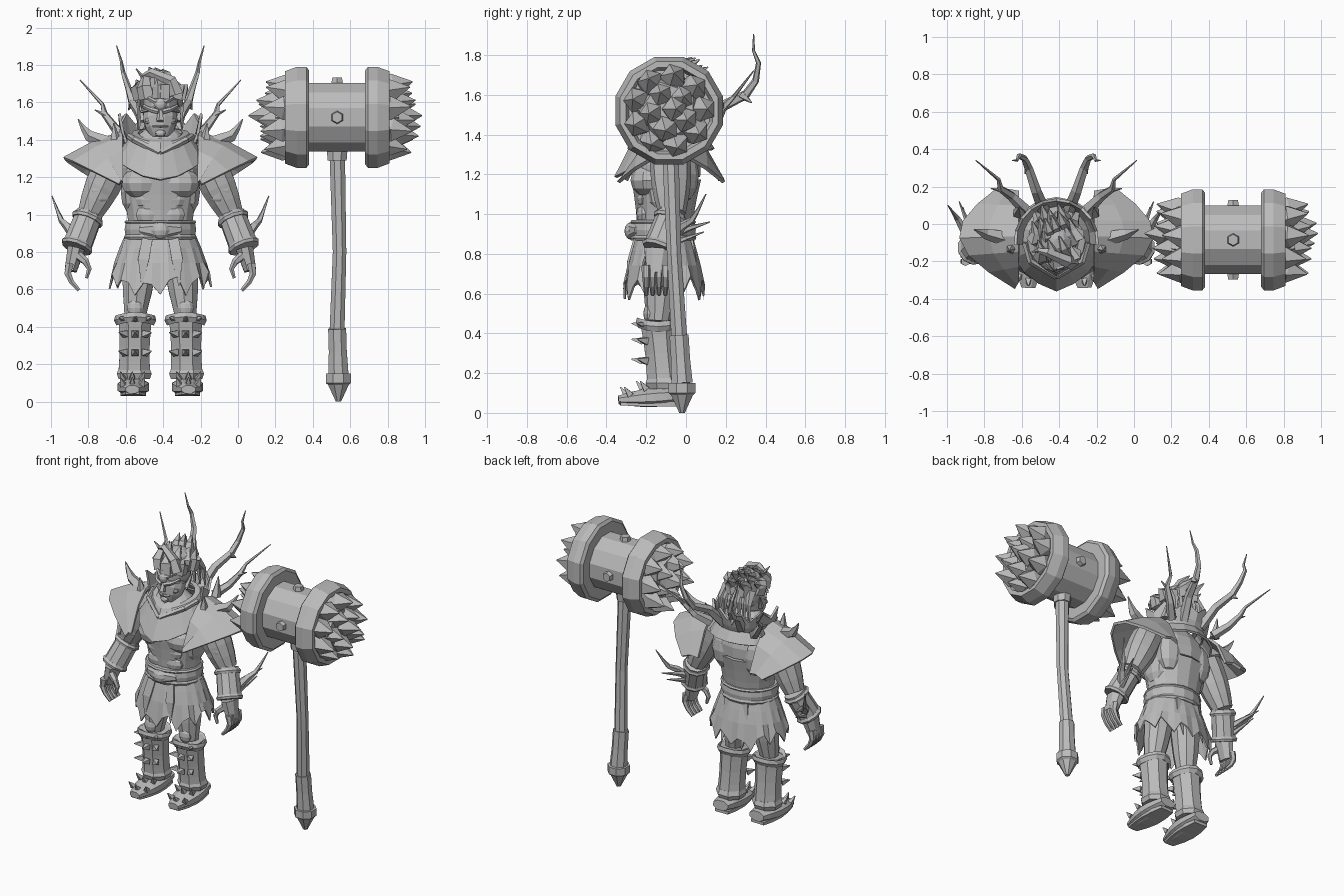
import bpy, bmesh, random
from math import sin, cos, pi, tau
from mathutils import Vector

random.seed(7)
cube = bpy.data.objects.get("Cube")
if cube:
    bpy.data.objects.remove(cube, do_unlink=True)

grey = bpy.data.materials.new("stone_grey")
grey.use_nodes = True
grey.diffuse_color = (.5, .5, .5, 1)
grey.node_tree.nodes["Principled BSDF"].inputs["Base Color"].default_value = grey.diffuse_color

FIGURE = Vector((-.415, 0, 0))
HAMMER = Vector((.53, -.085, 1.52))
SHAFT = Vector((.53, 0, 0))


def finish(name, bm, place, mirror=False, thickness=0):
    bmesh.ops.recalc_face_normals(bm, faces=bm.faces)
    mesh = bpy.data.meshes.new(name)
    bm.to_mesh(mesh)
    bm.free()
    mesh.materials.append(grey)
    part = bpy.data.objects.new(name, mesh)
    part.location = place
    bpy.context.collection.objects.link(part)
    if thickness:
        solid = part.modifiers.new("thickness", 'SOLIDIFY')
        solid.thickness, solid.offset = thickness, 0
    if mirror:
        part.modifiers.new("mirror", 'MIRROR').use_mirror_merge = False


def path(points, wide, tip=.003, swell=0, depth=1, steps=1):
    """Points with radii that run from wide to tip, swelling between."""
    points = [Vector(p) for p in points]
    total = (len(points) - 1) * steps
    result = []
    for i in range(total + 1):
        segment = min(i // steps, len(points) - 2)
        where = points[segment].lerp(points[segment + 1], i / steps - segment)
        t = i / total
        radius = wide + (tip - wide) * t + swell * sin(pi * t)
        result.append((where, radius, radius * depth))
    return result


def sweep(name, paths, sides=6, mirror=False, rigid=False, place=FIGURE):
    """Skin closed tubes along paths; rigid keeps all rings parallel."""
    bm = bmesh.new()
    for route in paths:
        whole = (route[-1][0] - route[0][0]).normalized()
        guide = Vector((0, 1, 0)) if abs(whole.x) > .75 else Vector((1, 0, 0))
        previous = None
        for i, (centre, radius, depth) in enumerate(route):
            before, after = route[max(i - 1, 0)][0], route[min(i + 1, len(route) - 1)][0]
            along = whole if rigid else (after - before).normalized()
            across = (guide - along * guide.dot(along)).normalized()
            other = along.cross(across)
            angles = [tau * (k + .5) / sides for k in range(sides)]
            ring = [bm.verts.new(centre + across * cos(a) * radius + other * sin(a) * depth) for a in angles]
            if previous:
                for k in range(sides):
                    bm.faces.new((previous[k - 1], previous[k], ring[k], ring[k - 1]))
            else:
                bm.faces.new(ring)
            previous = ring
        bm.faces.new(previous)
    finish(name, bm, place, mirror)


def shell(name, rows, thickness, closed=False, mirror=False):
    bm = bmesh.new()
    grid = [[bm.verts.new(p) for p in row] for row in rows]
    for lower, upper in zip(grid, grid[1:]):
        for k in range(0 if closed else 1, len(lower)):
            bm.faces.new((lower[k - 1], lower[k], upper[k], upper[k - 1]))
    finish(name, bm, FIGURE, mirror, thickness)


def ball(name, centre, size, mirror=False, segments=10):
    bm = bmesh.new()
    bmesh.ops.create_uvsphere(bm, u_segments=segments, v_segments=segments // 2 + 1, radius=1)
    for vert in bm.verts:
        vert.co = Vector(c + v * s for c, v, s in zip(centre, vert.co, size))
    finish(name, bm, FIGURE, mirror)


# Torso and muscles
waist, chest, throat = (0, -.11, .86), (0, -.1, 1.18), (0, -.11, 1.47)
sweep("belly", [path([waist, chest], .165, .22, swell=-.008, depth=.8, steps=4)], 14, rigid=True)
sweep("ribcage", [path([chest, throat], .22, .07, swell=.06, depth=.78, steps=4)], 14, rigid=True)
ball("chest_muscle", (.1, -.19, 1.17), (.115, .09, .085), True)
ball("back_muscle", (.11, -.01, 1.2), (.1, .075, .14), True)
ball("side_muscle", (.15, -.1, 1.12), (.065, .1, .12), True)
for label, height in (("upper", 1.08), ("lower", 1)):
    ball(label + "_belly_muscle", (.06, -.21, height), (.075, .04, .055), True)

# Neck armour, drawn down to a point at the front, and jagged rear collar
rows = []
for level in range(5):
    radius, height = .12 + .03 * level, 1.43 - .045 * max(level - 1, 0)
    row = []
    for k in range(16):
        a = tau * k / 16
        front = max(cos(a), 0) ** 3
        reach = radius * (.95 + .15 * front ** 4)
        row.append((radius * sin(a), -.09 - reach * cos(a), height - .03 * cos(a) - .02 * level * front))
    rows.append(row)
shell("neck_armour", rows, .015, closed=True)
sweep("collar_trim", [path([(.17, -.1, 1.42), (.14, -.2, 1.4), (0, -.28, 1.33)], .016, .018)], 5, True)
rows = []
for level in range(3):
    radius = .18 + .02 * level
    row = []
    for k in range(-5, 6):
        peak = .06 * (k % 2) * (level == 2)
        row.append((radius * sin(k / 3), radius * cos(k / 3) - .09, 1.38 + .05 * level + peak))
    rows.append(row)
shell("rear_collar", rows, .015)

# Shoulder plates and thorns
inner, outer = [], []
for k in range(7):
    t = k / 6
    arch = max(sin(pi * t), 0)
    inner.append(Vector((.2, .47 * t - .3, 1.17 + .27 * arch ** .7)))
    outer.append(Vector((.22 + .09 * t + .25 * arch, .53 * t - .34, 1.16 + .14 * arch)))
middle = [(a + b) / 2 + Vector((0, 0, .015)) for a, b in zip(inner, outer)]
shell("shoulder_plate", [inner, middle, outer], .018, mirror=True)
sweep("shoulder_thorns", [
    path([(.26, -.08, 1.37), (.38, -.05, 1.42), (.41, -.04, 1.46), (.44, -.03, 1.51)], .045),
    path([(.24, -.13, 1.38), (.25, -.14, 1.49)], .035),
    path([(.2, .06, 1.4), (.2, .09, 1.53)], .035)], 5, True)

# Long branching horns
sweep("back_horns", [
    path([(.07, .08, 1.42), (.11, .18, 1.54), (.15, .3, 1.6), (.17, .35, 1.67), (.2, .365, 1.76),
          (.21, .34, 1.82), (.235, .34, 1.905)], .034),
    path([(.15, .28, 1.6), (.17, .33, 1.56)], .025),
    path([(.17, .08, 1.4), (.24, .15, 1.46), (.3, .19, 1.54), (.31, .24, 1.59), (.43, .34, 1.72)], .034),
    path([(.29, .18, 1.53), (.35, .19, 1.56)], .014)], 5, True)

# Head and face
sweep("jaw", [path([(0, -.18, 1.41), (0, -.13, 1.55)], .045, .092, swell=.02, steps=3)], 12, rigid=True)
ball("skull", (0, -.11, 1.59), (.095, .12, .11), segments=12)
sweep("nose", [path([(0, -.23, 1.56), (0, -.25, 1.5)], .012, .022)], 5)
sweep("brow", [path([(.01, -.24, 1.55), (.05, -.23, 1.56), (.09, -.18, 1.58)], .015, .01)], 5, True)
sweep("lips", [path([(-.04, -.22, 1.47), (0, -.24, 1.47), (.04, -.22, 1.47)], .008, .008)], 5)
ball("cheek", (.05, -.19, 1.5), (.035, .025, .02), True)
ball("chin", (0, -.22, 1.435), (.03, .02, .02))
sweep("ear", [path([(.09, -.11, 1.5), (.11, -.07, 1.59)], .02)], 5, True)
ball("forehead_gem", (0, -.235, 1.59), (.034, .025, .034))
sweep("circlet", [path([(.02, -.24, 1.6), (.06, -.21, 1.62), (.1, -.13, 1.63)], .013, .01),
                  path([(.02, -.24, 1.58), (.06, -.21, 1.56), (.1, -.14, 1.55)], .01, .008)], 5, True)

# Swept hair: crown locks, nape locks and a curled quiff
ball("scalp", (0, -.08, 1.65), (.1, .12, .1), segments=12)
locks = []
for i in range(24):
    angle, spread = i * 2.4, 1 - .3 * (i % 3)
    x, y = .1 * spread * sin(angle), -.09 - .12 * spread * cos(angle)
    top = random.uniform(1.7, 1.79)
    locks.append(path([(x, y, 1.62), (x * 1.2, y, 1.68), (x - .01, y + .03, top - .03),
                       (x - .03, y + .09, top)], .045, swell=.012))
for k in range(-3, 4):
    x = k * .03
    locks.append(path([(x, 0, 1.65), (x * 1.2, .05, 1.58), (x * 1.3, .06, random.uniform(1.42, 1.48))], .035))
locks.append(path([(.08, -.2, 1.64), (.06, -.2, 1.71), (-.05, -.15, 1.76), (-.1, -.14, 1.74),
                   (-.13, -.15, 1.78)], .045))
sweep("hair_locks", locks, 5)

# Arms, cuffs and hands
shoulder, elbow, wrist = Vector((.24, -.08, 1.3)), Vector((.38, -.07, 1)), Vector((.45, -.14, .82))
sweep("upper_arm", [path([shoulder, elbow], .1, .068, swell=.015, steps=4)], 10, True)
ball("arm_muscle", (.32, -.1, 1.13), (.075, .07, .1), True)
sweep("cuff", [path([elbow, wrist], .075, .08)], 10, True)
bands = []
for t in (.05, .85):
    bands.append(path([elbow.lerp(wrist, t), elbow.lerp(wrist, t + .15)], .08, .083, swell=.008, steps=2))
sweep("cuff_bands", bands, 10, True)
sweep("cuff_thorns", [
    path([(.45, -.08, .87), (.5, -.02, .94), (.53, .03, .97), (.55, .06, 1.02), (.58, .1, 1.1)], .03),
    path([(.45, -.06, .9), (.48, .02, .93), (.52, .12, .96)], .025),
    path([(.46, -.08, .85), (.5, .09, .91)], .02)], 5, True)
sweep("palm", [path([wrist, (.48, -.15, .7)], .05, .035, depth=1.5, steps=2)], 8, True)
digits = []
for k in range(4):
    y = -.2 + .032 * k
    digits.append(path([(.485, y, .74), (.495, y, .685), (.475, y, .64), (.435, y, .595)], .025, .011))
digits.append(path([(.45, -.18, .79), (.4, -.2, .75), (.38, -.2, .71), (.395, -.2, .66)], .026, .009))
sweep("fingers", digits, 6, True)

# Belt and buckle
middle = Vector((0, -.115, .92))
up = Vector((0, 0, 1))
belt = []
for offset, half, radius in ((0, .05, .187), (-.04, .014, .19), (.04, .01, .188)):
    centre = middle + up * offset
    belt.append(path([centre - up * half, centre + up * half], radius, radius, swell=.008, depth=.86, steps=2))
sweep("belt", belt, 16, rigid=True)
ball("buckle", (0, -.275, .915), (.052, .035, .045))
sweep("buckle_wing", [path([(.02, -.275, .915), (.11, -.25, .92)], .024, .01, depth=2)], 6, True)

# Ragged skirt
rows = []
for level in range(4):
    row = []
    for k in range(36):
        a = tau * k / 36
        flare = (.18 + .028 * level) * (1 + .03 * (k % 2) * (level > 0))
        tear = (random.uniform(0, .05) + .07 * (k % 3 == 0) - .04 * abs(sin(a))) * (level == 3)
        row.append((flare * sin(a), -.11 - .75 * flare * cos(a), .9 - .08 * level - tear))
    rows.append(row)
shell("skirt", rows, .01, closed=True)
sweep("skirt_tails", [path([(.07, -.26, .87), (.09, -.29, .76), (.1, -.3, .62)], .04, swell=.02, depth=.2),
                      path([(.06, .03, .87), (.07, .05, .74), (.08, .09, .57)], .04, swell=.02, depth=.2)], 4, True)

# Legs and tall boots
knee, ankle = Vector((.135, -.14, .46)), Vector((.14, -.11, .14))
sweep("thigh", [path([(.1, -.11, .85), knee], .1, .06, swell=.01, steps=3)], 10, True)
ball("knee_cap", (.135, -.185, .5), (.045, .03, .05), True)
sweep("boot_shaft", [path([ankle, knee], .092, .098, swell=-.008, steps=4)], 8, True)
sweep("ankle_trim", [path([ankle - up * .02, ankle + up * .04], .09, .088, swell=.012, steps=2)], 8, True, True)
rows = []
for radius, height in ((.095, .41), (.108, .435), (.104, .455), (.08, .44)):
    angles = [tau * k / 12 for k in range(12)]
    rows.append([(knee.x + radius * sin(a), knee.y - radius * cos(a), height + .02 * cos(a) ** 2) for a in angles])
shell("boot_top_trim", rows, .01, closed=True, mirror=True)
sweep("foot", [path([(.14, .01, .09), (.15, -.34, .065)], .06, .04, swell=.04, depth=.58, steps=6)], 8, True, True)
sweep("sole", [path([(.14, 0, .045), (.15, -.33, .045)], .07, .05, swell=.035, depth=.2, steps=4)], 4, True, True)

# Boot spikes
studs = []
for height in (.43, .35, .25):
    for angle in (-.7, 0, .7):
        outward = Vector((sin(angle), -cos(angle), .15))
        base = Vector((knee.x, knee.y, height)) + outward * .08
        studs.append(path([base, base + outward * .055], .026))
for row in range(2):
    for side in (-1, 0, 1):
        base = Vector((.15 + .05 * side, -.28 + .08 * row - .02 * (side == 0), .09 + .03 * row))
        studs.append(path([base, base + Vector((.015 * side, -.03, .04))], .022))
sweep("boot_spikes", studs, 4, True)

# Hammer head: barrel, hollow end rings and crystal clusters
sweep("hammer_barrel", [path([(-.2, 0, 0), (.2, 0, 0)], .19, .19)], 12, place=HAMMER)
for side, label in ((-1, "right"), (1, "left")):
    axis = Vector((side, 0, 0))
    ring = path([axis * .15, axis * .165], .26, .28) + path([axis * .215, axis * .28], .28, .255)
    sweep("hammer_ring_" + label, [ring + path([axis * .28, axis * .24], .225, .21)], 12, rigid=True, place=HAMMER)
    crystals = [path([axis * .2, axis * .33], .21, .15)]
    for count, radius, reach in ((1, .03, .475), (5, .085, .44), (9, .16, .4)):
        for k in range(count):
            angle = tau * k / count + radius * 9
            out = Vector((0, cos(angle), sin(angle))) * radius
            tip = axis * (reach + random.uniform(-.03, .01)) + out * 1.2
            crystals.append(path([axis * .24 + out * .9, tip - axis * .1 - out * .1], .075, .065) + path([tip, tip], .003))
    sweep("hammer_crystals_" + label, crystals, 5, place=HAMMER)
bolts = [path([d * .17, d * .212], .038, .03) for d in (Vector((0, -1, 0)), Vector((0, 1, 0)), up)]
sweep("hammer_bolts", bolts, 6, place=HAMMER)

# Hammer shaft, grip and pommel
neck, bend, grip, end = (0, -.08, 1.35), (.013, -.06, .8), (0, -.035, .39), Vector((.007, -.02, .15))
sweep("hammer_collar", [path([neck, (0, -.08, 1.29)], .06, .055)], 8, place=SHAFT)
sweep("hammer_shaft", [path([neck, bend, grip], .045, .043, swell=-.005)], 8, place=SHAFT)
sweep("hammer_grip", [path([grip, end], .052, .058, swell=-.003, steps=2)], 8, place=SHAFT)
sweep("hammer_pommel", [path([end, end - up * .05], .073, .073) + path([end - up * .06, end - up * .15], .06, .015)],
      8, rigid=True, place=SHAFT)
